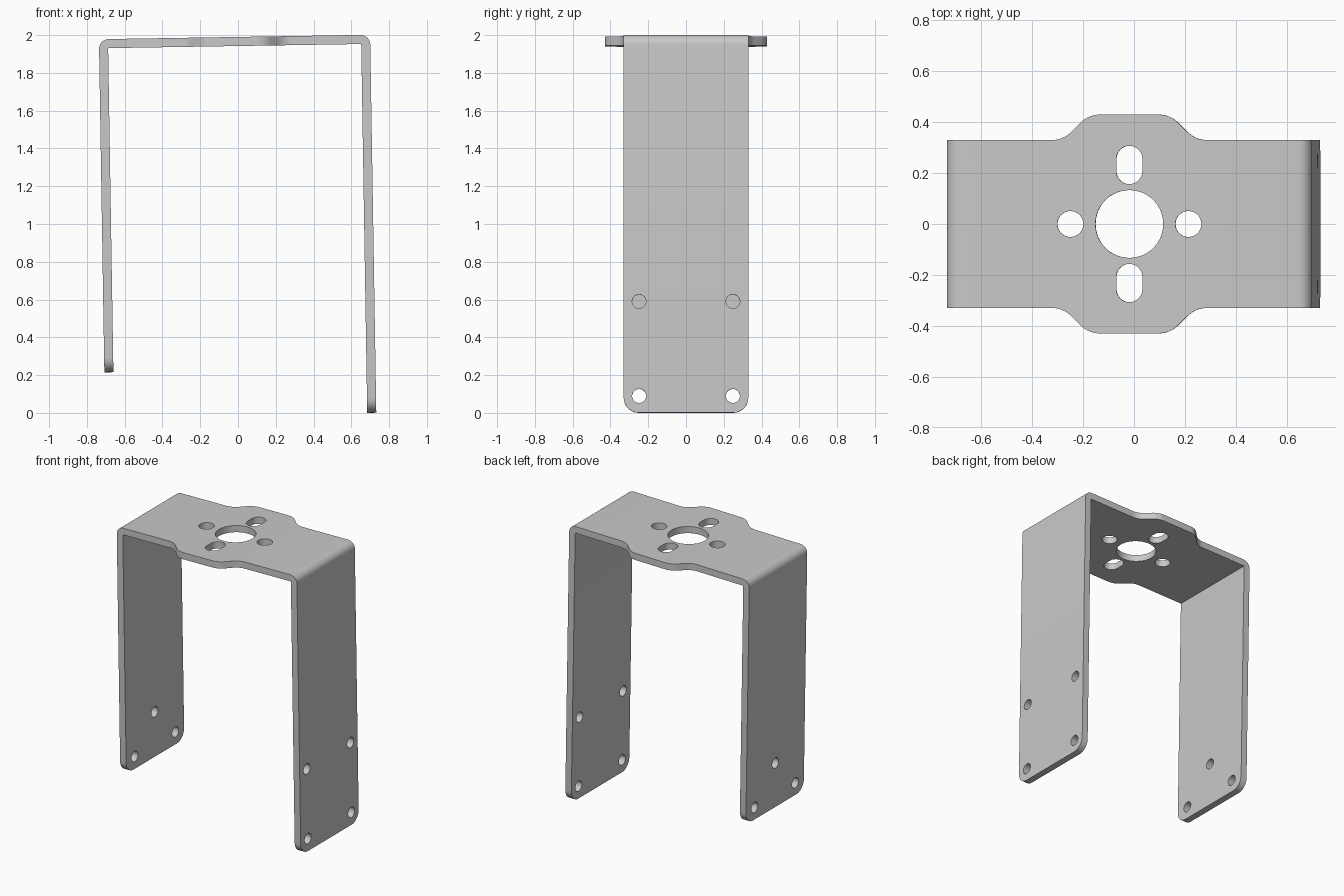
import bpy, bmesh, math
from mathutils import Vector

cube = bpy.data.objects.get("Cube")
if cube:
    bpy.data.objects.remove(cube, do_unlink=True)

# Overall sizes, measured before the slight lean is applied
TILT = math.radians(0.93)
MID = 0.014                   # centre of the top plate along x
WALL = 0.048
TOP = 1.99
DEPTH = 0.33                  # half depth of the strap
FLARE = 0.43                  # half depth of the widened middle
RADIUS = 0.052                # outside radius of the two bends
FLAT = 0.718 - RADIUS         # half length of the flat top
ARC = RADIUS * math.pi / 2
LONG, SHORT = -0.011, 0.226   # bottoms of the two legs


def rounded(corners, steps=8):
    """Outline from (x, y, setback) corners, each replaced by a tangent arc."""
    out = []
    for i, (x, y, t) in enumerate(corners):
        here = Vector((x, y, 0))
        back = (Vector((*corners[i - 1][:2], 0)) - here).normalized()
        ahead = (Vector((*corners[(i + 1) % len(corners)][:2], 0)) - here).normalized()
        half = back.angle(ahead) / 2
        centre = here + (back + ahead).normalized() * t / math.cos(half)
        start = (here + back * t - centre).normalized()
        end = (here + ahead * t - centre).normalized()
        radius = t * math.tan(half)
        out += [centre + radius * start.slerp(end, k / steps) for k in range(steps + 1)]
    return out


def circle(x, y, r, n=32):
    turns = [math.tau * k / n for k in range(n)]
    return [Vector((x + r * math.cos(a), y + r * math.sin(a), 0)) for a in turns]


def unroll(z):
    """Distance along the flat strip, from the middle, of a height on a leg."""
    return FLAT + ARC + TOP - RADIUS - z


def fold(co):
    """Bend a point of the flat strip (length, depth, -thickness) into place."""
    side = math.copysign(1, co.x)
    over = max(0, abs(co.x) - FLAT)
    angle = min(over, ARC) / RADIUS
    r = RADIUS + co.z
    x = min(abs(co.x), FLAT) + r * math.sin(angle)
    z = TOP - RADIUS + r * math.cos(angle) - max(0, over - ARC)
    return Vector((MID + side * x, co.y, z))


# Flat strip outline: rounded leg ends and a flared middle front and back
back_edge = [(unroll(LONG), DEPTH, 0.08), (0.26, DEPTH, 0.045), (0.16, FLARE, 0.045),
             (-0.16, FLARE, 0.045), (-0.26, DEPTH, 0.045), (-unroll(SHORT), DEPTH, 0.08)]
loops = [rounded(back_edge + [(x, -y, t) for x, y, t in reversed(back_edge)])]

# Top plate: centre bore, two round holes and two slots
loops.append(circle(0, 0, 0.133, 64))
for s in (-1, 1):
    loops.append(circle(s * 0.232, 0, 0.051))
    loops.append(rounded([(a * 0.051, s * 0.232 + b * 0.075, 0.0505)
                          for a, b in ((-1, -1), (1, -1), (1, 1), (-1, 1))]))

# Leg holes: four in the long leg, a triangle of three in the short leg
for y in (-0.248, 0.248):
    for z in (0.078, 0.578):
        loops.append(circle(unroll(z), y, 0.037))
for y, z in ((-0.232, 0.314), (0.232, 0.314), (0, 0.546)):
    loops.append(circle(-unroll(z), y, 0.037))

# Sheet: both faces filled around the holes, joined by walls along every loop
bm = bmesh.new()
rings = []
for level in (0, -WALL):
    edges, layer = [], []
    for loop in loops:
        ring = [bm.verts.new((v.x, v.y, level)) for v in loop]
        edges += [bm.edges.new((ring[i - 1], ring[i])) for i in range(len(ring))]
        layer.append(ring)
    bmesh.ops.triangle_fill(bm, use_beauty=True, edges=edges, normal=(0, 0, 1))
    rings.append(layer)
for outer, inner in zip(*rings):
    for i in range(len(outer)):
        bm.faces.new((outer[i - 1], outer[i], inner[i], inner[i - 1]))

# Cut lines across both bends, then fold the legs down
BEND_STEPS = 8
for side in (-1, 1):
    for k in range(BEND_STEPS + 1):
        bmesh.ops.bisect_plane(bm, geom=bm.verts[:] + bm.edges[:] + bm.faces[:], dist=1e-5,
                               plane_co=(side * (FLAT + ARC * k / BEND_STEPS), 0, 0),
                               plane_no=(1, 0, 0))
for v in bm.verts:
    v.co = fold(v.co)
bmesh.ops.recalc_face_normals(bm, faces=bm.faces[:])
mesh = bpy.data.meshes.new("bracket")
bm.to_mesh(mesh)
bm.free()
bracket = bpy.data.objects.new("bracket", mesh)
bpy.context.scene.collection.objects.link(bracket)

# Single grey metal colour
COLOUR = (0.584, 0.584, 0.584, 1)
grey = bpy.data.materials.new("grey_metal")
grey.use_nodes = True
grey.diffuse_color = COLOUR
grey.node_tree.nodes["Principled BSDF"].inputs["Base Color"].default_value = COLOUR
mesh.materials.append(grey)

# Smooth bends with crisp edges, then the slight lean
bpy.ops.object.select_all(action="DESELECT")
bracket.select_set(True)
bpy.context.view_layer.objects.active = bracket
bpy.ops.object.shade_smooth_by_angle(angle=math.radians(30))
bracket.rotation_euler.y = -TILT
